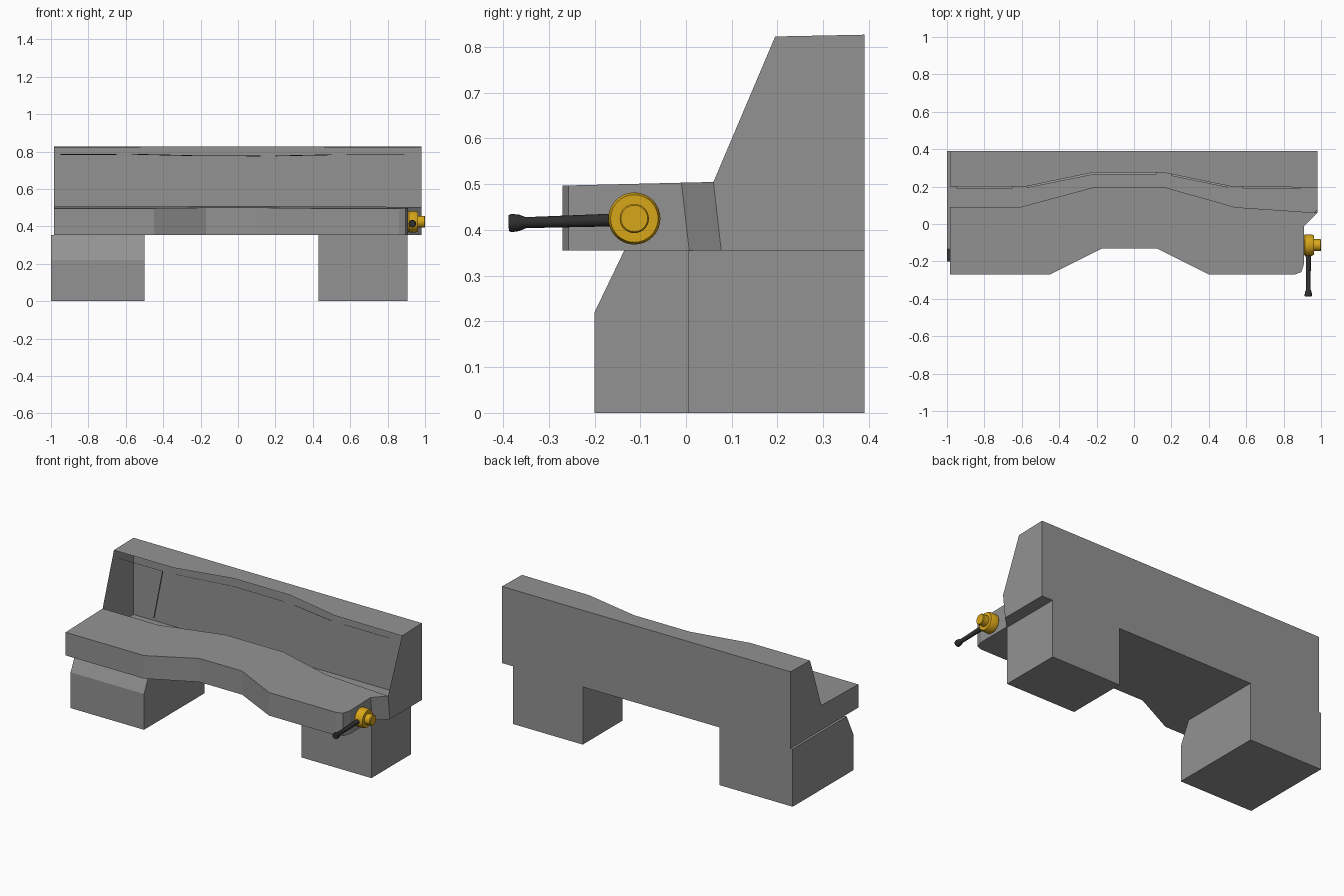
import bpy, bmesh, math
from mathutils import Vector

if "Cube" in bpy.data.objects:
    bpy.data.objects.remove(bpy.data.objects["Cube"])


def material(name, rgb):
    m = bpy.data.materials.new(name)
    m.diffuse_color = (*rgb, 1)
    m.use_nodes = True
    m.node_tree.nodes["Principled BSDF"].inputs["Base Color"].default_value = m.diffuse_color
    return m


grey = material("grey metal", (0.29, 0.29, 0.29))
gold = material("golden yellow", (0.68, 0.38, 0.01))
black = material("dark rubber", (0.03, 0.03, 0.03))


def finish(bm, name, mat, recalc=True):
    if recalc:
        bmesh.ops.recalc_face_normals(bm, faces=bm.faces[:])
    me = bpy.data.meshes.new(name)
    bm.to_mesh(me)
    bm.free()
    me.materials.append(mat)
    ob = bpy.data.objects.new(name, me)
    bpy.context.collection.objects.link(ob)
    return ob


Z0, BACK = 0.355, 0.39
desk_z = lambda y: 0.497 + 0.024 * (y + 0.27)
top_z = lambda y: 0.823 + 0.02 * (y - 0.195)

# plan outlines, left to right: desk front, foot of the hood, rim of the hood
front = [(-.985, -.27), (-.45, -.27), (-.17, -.13), (.12, -.13), (.40, -.27),
         (.86, -.27), (.895, -.257), (.91, -.21), (.91, -.01), (.98, .06)]
foot = [(-.985, .09), (-.61, .09), (-.22, .195), (.17, .195), (.54, .09)]
rim = [(-.985, .20), (-.58, .20), (-.22, .275), (.16, .275), (.52, .20), (.98, .195)]

# console shell: desk, ends, back and roof, with an open front above the desk
bm = bmesh.new()
V = lambda x, y, z: bm.verts.new((x, y, z))
low = [V(x, y + (0.017 if y > -.1 and x > .9 else 0), Z0) for x, y in front]
high = [V(x, y, desk_z(y)) for x, y in front]
inner = [V(x, y, desk_z(y)) for x, y in foot]
roof = [V(x, y, top_z(y)) for x, y in rim]
bl, br = V(-.985, BACK, Z0), V(.98, BACK, Z0)
tl, tr = V(-.985, BACK, top_z(BACK)), V(.98, BACK, top_z(BACK))
for i in range(len(front) - 1):
    bm.faces.new((low[i], low[i + 1], high[i + 1], high[i]))
bm.faces.new(high + inner[::-1])
bm.faces.new(low[::-1] + [bl, br])
bm.faces.new(roof + [tr, tl])
bm.faces.new((bl, tl, tr, br))
bm.faces.new((low[0], high[0], inner[0], roof[0], tl, bl))
bm.faces.new((low[-1], br, tr, roof[-1], high[-1]))
finish(bm, "console_shell", grey)


# pedestals, extruded from a side profile
def pedestal(name, x0, x1, profile):
    bm = bmesh.new()
    a = [bm.verts.new((x0, y, z)) for y, z in profile]
    b = [bm.verts.new((x1, y, z)) for y, z in profile]
    bm.faces.new(a)
    bm.faces.new(b[::-1])
    n = len(a)
    for i in range(n):
        j = (i + 1) % n
        bm.faces.new((a[i], b[i], b[j], a[j]))
    finish(bm, name, grey)


pedestal("left_pedestal", -1.0, -.50,
         [(-.2, 0), (-.2, .22), (-.135, Z0), (BACK, Z0), (BACK, 0)])
pedestal("right_pedestal", .43, .905,
         [(.005, 0), (.005, Z0), (BACK, Z0), (BACK, 0)])


# thin screen rims hanging just under the hood
def screen_rim(name, pts):
    bm = bmesh.new()
    a = [bm.verts.new((x, y, z)) for x, y, z in pts]
    b = [bm.verts.new((x, y + .012, z - .004)) for x, y, z in pts]
    for i in range(len(a) - 1):
        bm.faces.new((a[i], a[i + 1], b[i + 1], b[i]))
    finish(bm, name, grey, False)


screen_rim("left_screen_rim", [(-.95, .19, .786), (-.65, .19, .786)])
screen_rim("centre_screen_rim", [(-.57, .193, .788), (-.22, .264, .78), (.12, .264, .779)])
screen_rim("angled_screen_rim", [(.20, .257, .779), (.50, .195, .785)])
screen_rim("right_screen_rim", [(.58, .19, .788), (.89, .19, .788)])
screen_rim("left_screen_side", [(-.65, .19, .786), (-.65, .105, .53)])


# turned parts: (distance along axis, radius) profile
def lathe(name, origin, axis, profile, mat, n):
    bm = bmesh.new()
    rot = Vector((0, 0, 1)).rotation_difference(Vector(axis))
    rings = []
    for d, r in profile:
        rings.append([bm.verts.new(Vector(origin) + rot @ Vector(
            (r * math.cos(k * math.tau / n), r * math.sin(k * math.tau / n), d)))
            for k in range(n)])
    for a, b in zip(rings, rings[1:]):
        for k in range(n):
            bm.faces.new((a[k], a[(k + 1) % n], b[(k + 1) % n], b[k]))
    bm.faces.new(rings[0][::-1])
    bm.faces.new(rings[-1])
    ob = finish(bm, name, mat)
    bpy.ops.object.select_all(action='DESELECT')
    ob.select_set(True)
    bpy.context.view_layer.objects.active = ob
    bpy.ops.object.shade_smooth_by_angle(angle=math.radians(30))


# throttle hub and lever on the right end
lathe("lever_hub", (.908, -.113, .425), (1, 0, 0),
      [(0, .052), (.006, .057), (.042, .057), (.054, .052), (.054, .032),
       (.088, .032), (.092, .029)], gold, 32)
lathe("lever_arm", (.932, -.15, .422), (0, -1, -.03),
      [(0, .014), (.20, .012), (.215, .018), (.232, .020), (.238, .017)], black, 16)
